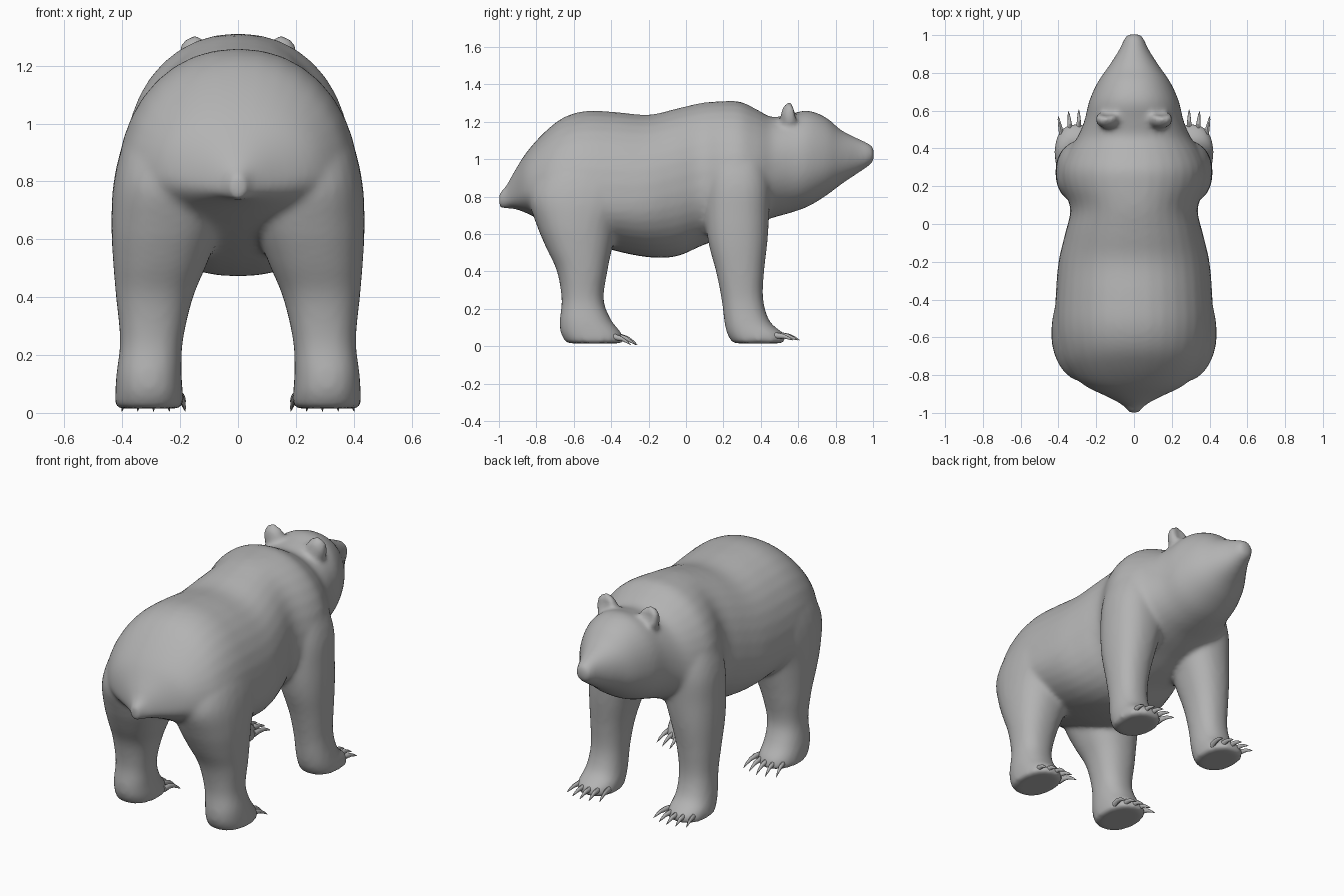
import bpy, bmesh, math
from mathutils import Vector

if "Cube" in bpy.data.objects:
    bpy.data.objects.remove(bpy.data.objects["Cube"])


def oval(n, power=0.88):
    """Unit superellipse points (a, b)."""
    pts = []
    for i in range(n):
        t = 2 * math.pi * i / n
        c, s = math.cos(t), math.sin(t)
        pts.append((math.copysign(abs(c) ** power, c), math.copysign(abs(s) ** power, s)))
    return pts


def loft(bm, rings):
    """Skin a list of point rings and cap both ends."""
    loops = [[bm.verts.new(p) for p in r] for r in rings]
    faces = []
    for a, b in zip(loops, loops[1:]):
        for i in range(len(a)):
            j = (i + 1) % len(a)
            faces.append(bm.faces.new((a[i], a[j], b[j], b[i])))
    faces += [bm.faces.new(loops[0]), bm.faces.new(loops[-1])]
    bmesh.ops.recalc_face_normals(bm, faces=faces)


def refine(rows, k=4):
    """Catmull-Rom resampling of section rows."""
    out = []
    for i in range(len(rows) - 1):
        p = [Vector(rows[max(0, min(len(rows) - 1, i + d))]) for d in (-1, 0, 1, 2)]
        for s in range(k):
            t = s / k
            out.append(p[1] + (p[2] - p[0]) * t / 2
                       + (2 * p[0] - 5 * p[1] + 4 * p[2] - p[3]) * t * t / 2
                       + (3 * p[1] - p[0] - 3 * p[2] + p[3]) * t ** 3 / 2)
    out.append(Vector(rows[-1]))
    return out


fur = bpy.data.materials.new("dark_grey")
fur.diffuse_color = (.45, .45, .45, 1)
fur.use_nodes = True
fur.node_tree.nodes["Principled BSDF"].inputs["Base Color"].default_value = fur.diffuse_color


def finish(bm, name):
    me = bpy.data.meshes.new(name)
    bm.to_mesh(me)
    bm.free()
    me.materials.append(fur)
    ob = bpy.data.objects.new(name, me)
    bpy.context.collection.objects.link(ob)
    bpy.ops.object.select_all(action='DESELECT')
    ob.select_set(True)
    bpy.context.view_layer.objects.active = ob
    return ob


# Torso, tail and head: y, top, bottom, widest height, half width
TORSO = [
    (-1.0, .82, .74, .78, .025), (-.96, .86, .735, .78, .06), (-.92, .93, .735, .80, .13),
    (-.85, 1.04, .71, .83, .27), (-.75, 1.15, .66, .80, .365), (-.65, 1.225, .61, .78, .405),
    (-.53, 1.258, .56, .77, .42), (-.38, 1.252, .51, .77, .415), (-.2, 1.237, .475, .78, .40),
    (-.05, 1.27, .48, .82, .365), (.08, 1.30, .535, .85, .337), (.2, 1.31, .58, .86, .38),
    (.29, 1.307, .62, .86, .39), (.38, 1.265, .655, .88, .355), (.46, 1.225, .685, .92, .30),
    (.55, 1.24, .71, .96, .262), (.65, 1.26, .745, .98, .238), (.75, 1.222, .805, .99, .193),
    (.83, 1.155, .865, 1.0, .138), (.92, 1.11, .925, 1.01, .08), (.98, 1.082, .965, 1.02, .052),
    (1.005, 1.06, .99, 1.025, .035)]
# Legs: z, rear y, front y, inner x, outer x
HIND = [
    (.015, -.64, -.33, .19, .425), (.07, -.67, -.345, .19, .425), (.14, -.675, -.40, .195, .42),
    (.25, -.665, -.44, .19, .408), (.4, -.69, -.42, .155, .422), (.52, -.745, -.395, .105, .432),
    (.65, -.80, -.36, .06, .438), (.8, -.84, -.28, .05, .43), (.95, -.78, -.30, .05, .39),
    (1.08, -.68, -.38, .08, .30)]
FRONT = [
    (.015, .25, .53, .19, .42), (.065, .22, .525, .19, .42), (.13, .205, .45, .195, .41),
    (.25, .19, .413, .195, .40), (.4, .16, .418, .175, .408), (.55, .12, .435, .135, .415),
    (.7, .10, .445, .09, .415), (.87, .10, .45, .07, .407), (1.02, .12, .42, .08, .36),
    (1.14, .18, .36, .1, .28)]

bm = bmesh.new()
loft(bm, [[(w * a, y, mid + b * (top - mid if b > 0 else mid - bot)) for a, b in oval(36, .94)]
          for y, top, bot, mid, w in
          [tuple(r) for r in refine(TORSO)]])

for side in (-1, 1):
    for rows in (HIND, FRONT):
        loft(bm, [[(side * ((x0 + x1) / 2 + a * (x1 - x0) / 2), (y0 + y1) / 2 + b * (y1 - y0) / 2, z)
                   for a, b in oval(28)]
                  for z, y0, y1, x0, x1 in [tuple(r) for r in refine(rows)]])
    # Ears, leaning outwards, cupped at the front
    ear = bmesh.ops.create_icosphere(bm, subdivisions=3, radius=1)
    for v in ear["verts"]:
        p = v.co.copy()
        cup = .03 * max(0, 1 - (p.x ** 2 + (p.z - .3) ** 2) / .5) if p.y > 0 else 0
        v.co = (side * (.135 + .068 * p.x + .018 * p.z), .555 + .052 * p.y - cup, 1.21 + .096 * p.z)

body = finish(bm, "bear_body")
m = body.modifiers.new("merge", 'REMESH')
m.mode, m.voxel_size, m.use_smooth_shade = 'VOXEL', .014, True
s = body.modifiers.new("soften", 'SMOOTH')
s.factor, s.iterations = .5, 10
for mod in ("merge", "soften"):
    bpy.ops.object.modifier_apply(modifier=mod)

# Claws: five curved spikes fanned over each paw
for name, y, z, drop in (("front_claws", .48, .05, .018), ("hind_claws", -.385, .045, .04)):
    bm = bmesh.new()
    for side in (-1, 1):
        for i in range(5):
            u = (i - 2) / 2
            rings = []
            for t in (0, .3, .6, .85, 1):
                r = .019 * (1 - t) ** .6 + .001
                cx = .292 + u * (.085 + .025 * t)
                cy = y - .035 * u * u + .127 * t
                cz = z + .01 * math.sin(math.pi * t) - drop * t * t
                rings.append([(side * (cx + .8 * r * a), cy, cz + r * b) for a, b in oval(8, 1)])
            loft(bm, rings)
    finish(bm, name)
    bpy.ops.object.shade_smooth_by_angle(angle=math.radians(50))
